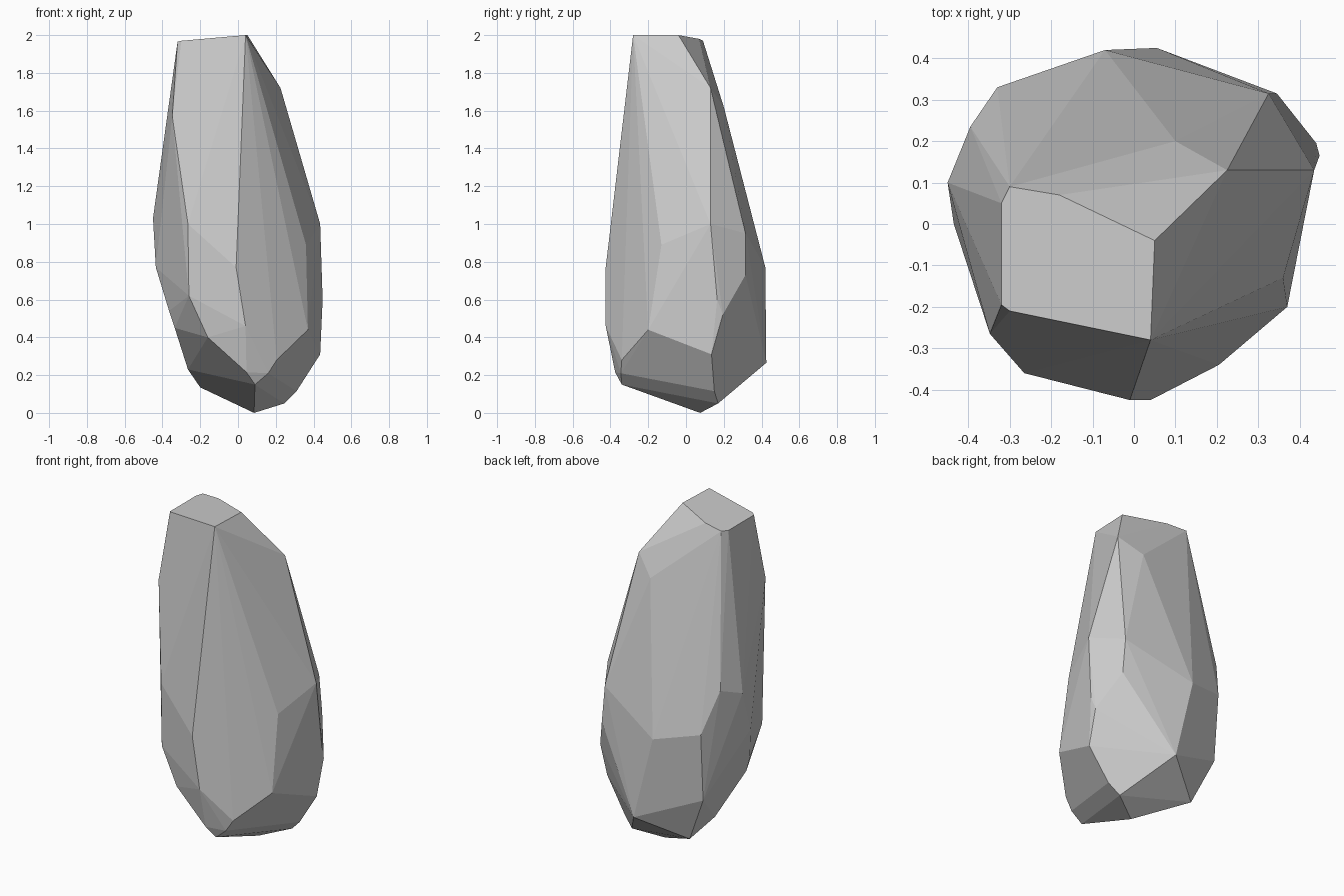
import bpy, bmesh

# Corner points of the faceted stone, grouped by height
crown = [(.04, -.28, 2), (.05, -.04, 2), (-.18, .07, 1.98), (-.30, .09, 1.97),
         (-.32, .05, 1.965), (-.32, -.195, 1.965), (-.30, -.21, 1.97)]
shoulder = [(.225, .13, 1.72), (.10, .20, 1.62), (-.348, -.265, 1.57)]
belly = [(-.30, -.315, 1.18), (-.45, .10, 1.03), (-.395, .235, 1.08), (-.265, -.36, 1.0),
         (.435, .13, 1.0), (.325, .315, .95), (.36, -.13, .89), (-.33, .33, .83),
         (-.01, -.425, .77), (-.435, 0, .77), (-.07, .42, .77), (.345, .315, .73)]
lower = [(-.26, -.36, .62), (.448, .165, .6), (.44, .195, .52), (-.365, -.09, .54),
         (.04, -.425, .46), (.37, -.20, .44), (-.335, -.1, .45), (-.325, .3, .42),
         (-.16, -.36, .40), (.435, .135, .31)]
foot = [(.205, -.34, .28), (.055, .425, .265), (-.265, .1, .23), (.16, -.345, .21),
        (.045, -.375, .215), (.09, -.34, .15), (-.20, .25, .135), (.31, .15, .115),
        (.245, .17, .05), (.085, .075, 0)]

# Stone: convex hull, flat shaded
bm = bmesh.new()
for ring in (crown, shoulder, belly, lower, foot):
    for p in ring:
        bm.verts.new(p)
hull = bmesh.ops.convex_hull(bm, input=bm.verts)
loose = [v for v in bm.verts if not v.link_faces]
bmesh.ops.delete(bm, geom=loose, context='VERTS')
bmesh.ops.dissolve_limit(bm, angle_limit=0.05, verts=bm.verts, edges=bm.edges)
bmesh.ops.recalc_face_normals(bm, faces=bm.faces)

mesh = bpy.data.meshes.new("stone")
bm.to_mesh(mesh)
bm.free()
bpy.context.collection.objects.link(bpy.data.objects.new("stone", mesh))
